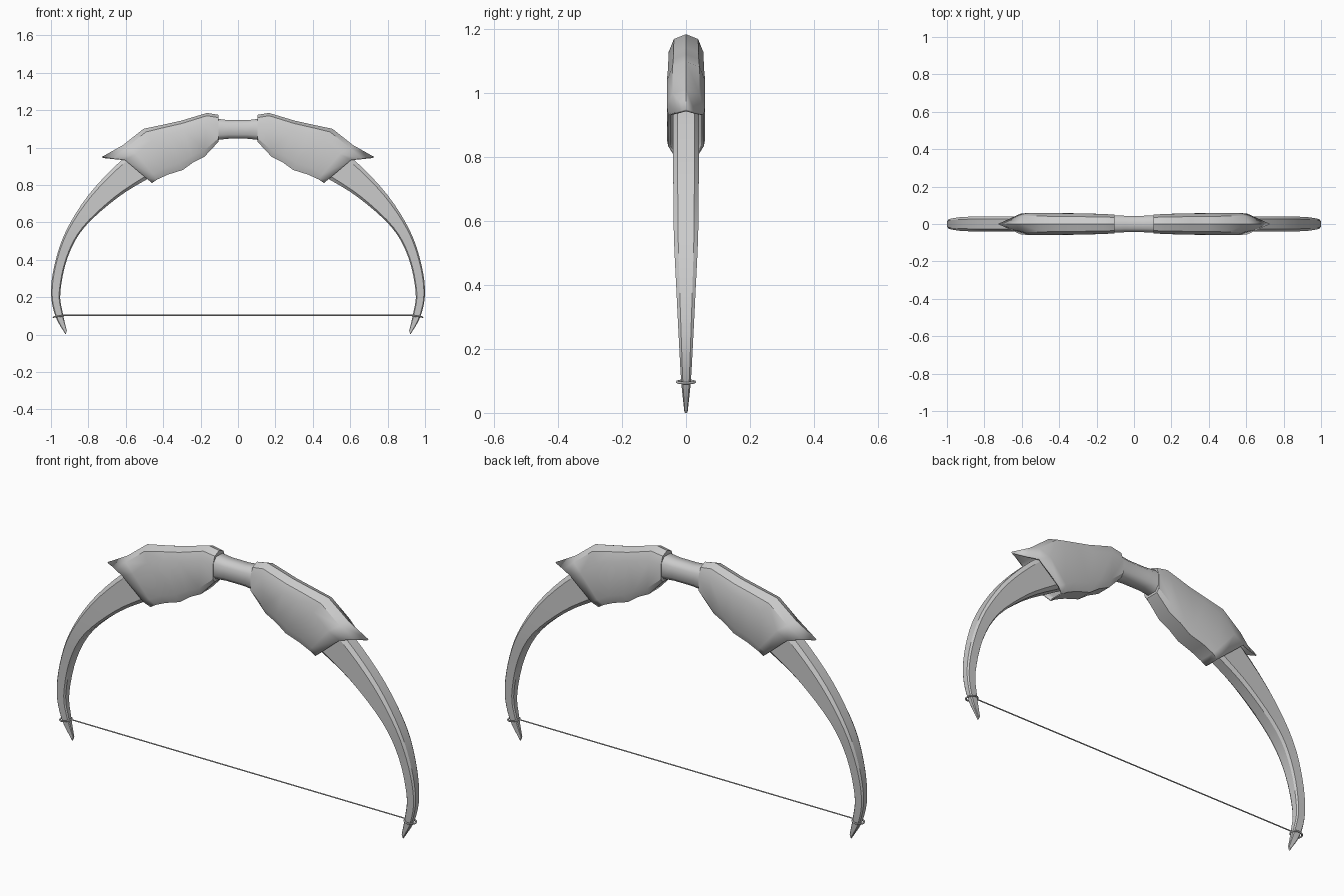
import bpy, bmesh, math
from mathutils import Vector

if "Cube" in bpy.data.objects:
    bpy.data.objects.remove(bpy.data.objects["Cube"])

grey = bpy.data.materials.new("plain grey")
grey.diffuse_color = (0.6, 0.6, 0.6, 1)
grey.use_nodes = True
grey.node_tree.nodes["Principled BSDF"].inputs["Base Color"].default_value = grey.diffuse_color


def finish(obj, angle=28, mirror=True):
    obj.data.materials.append(grey)
    bpy.ops.object.select_all(action='DESELECT')
    obj.select_set(True)
    bpy.context.view_layer.objects.active = obj
    bpy.ops.object.shade_smooth_by_angle(angle=math.radians(angle))
    if mirror:
        axis = bpy.data.objects.get("mirror_centre")
        mod = obj.modifiers.new("other side", 'MIRROR')
        if obj.location.length > 0:
            mod.mirror_object = axis


def loft(name, rings, open_end=False):
    """Skin closed rings of points; optionally leave the last ring open."""
    bm = bmesh.new()
    vr = [[bm.verts.new(p) for p in ring] for ring in rings]
    n = len(vr[0])
    for a, b in zip(vr, vr[1:]):
        for i in range(n):
            j = (i + 1) % n
            bm.faces.new((a[i], a[j], b[j], b[i]))
    bm.faces.new(vr[0])
    end = bm.faces.new(vr[-1])
    bmesh.ops.recalc_face_normals(bm, faces=bm.faces[:])
    if open_end:
        bmesh.ops.delete(bm, geom=[end], context='FACES_ONLY')
    mesh = bpy.data.meshes.new(name)
    bm.to_mesh(mesh)
    bm.free()
    obj = bpy.data.objects.new(name, mesh)
    bpy.context.collection.objects.link(obj)
    return obj


def smooth_path(pts, steps=4):
    """Catmull-Rom interpolation of tuples of any length."""
    p = [Vector(q) for q in pts]
    p = [2 * p[0] - p[1]] + p + [2 * p[-1] - p[-2]]
    out = []
    for a, b, c, d in zip(p, p[1:], p[2:], p[3:]):
        for k in range(steps):
            t = k / steps
            out.append(0.5 * (2 * b + (c - a) * t + (2 * a - 5 * b + 4 * c - d) * t * t
                              + (3 * b - a - 3 * c + d) * t ** 3))
    return out + [p[-2]]


def chamfer_ring(top, bottom, half, cut=0.12, flat=0.65):
    """Box section with chamfered corners between two points in the xz plane."""
    side = [(0, flat), (cut, 1), (1 - cut, 1), (1, flat)]
    pts = [(f, y * half) for f, y in side] + [(f, -y * half) for f, y in reversed(side)]
    return [(top[0] + (bottom[0] - top[0]) * f, y, top[1] + (bottom[1] - top[1]) * f)
            for f, y in pts]


# Centre for mirrored parts
centre = bpy.data.objects.new("mirror_centre", None)
centre.hide_render = True
bpy.context.collection.objects.link(centre)

# Curved limbs: outer edge and inner edge
outer = smooth_path([(.36, 1.06), (.50, 1.01), (.63, .925), (.80, .745), (.92, .553),
                     (.98, .377), (1.0, .22), (.975, .095), (.922, .0)])
inner = smooth_path([(.30, .96), (.37, .90), (.47, .84), (.64, .735), (.82, .575),
                     (.91, .415), (.95, .227), (.937, .115), (.915, .02)])
width = smooth_path([(.04, 0), (.04, 0), (.04, 0), (.04, 0), (.038, 0),
                     (.030, 0), (.022, 0), (.015, 0), (.005, 0)])
limb = loft("limbs", [chamfer_ring(o, i, w[0]) for o, i, w in zip(outer, inner, width)])
finish(limb)

# Hand grip with slightly flared ends
grip = loft("grip", [chamfer_ring((x, t), (x, b), w, 0.22, 0.55) for x, t, b, w in
                     [(-.15, 1.15, 1.03, .046), (-.10, 1.152, 1.042, .046), (-.05, 1.146, 1.047, .044),
                      (.05, 1.146, 1.047, .044), (.10, 1.152, 1.042, .046), (.15, 1.15, 1.03, .046)]])
finish(grip, 50, False)

# Armour shells: ridge, shoulder and lower edge, with half width
stations = [
    ((.105, 1.175), (.105, 1.12), (.105, 1.03), .050),
    ((.165, 1.185), (.17, 1.13), (.18, .95), .054),
    ((.305, 1.143), (.29, 1.09), (.24, .92), .056),
    ((.40, 1.122), (.37, 1.07), (.295, .88), .057),
    ((.505, 1.10), (.46, 1.04), (.375, .855), .060),
    ((.615, 1.013), (.545, .965), (.43, .830), .060),
    ((.727, .95), (.605, .933), (.46, .81), .056)]
rings = []
for k, (t, m, b, w) in enumerate(stations):
    t, m, b = Vector(t), Vector(m), Vector(b)
    last = k == len(stations) - 1
    half = [(t, 0), (t.lerp(m, .5 if last else .28), w * (.5 if last else .7)), (m, w),
            (m.lerp(b, .80), w), (b, w * .72)]
    ring = half + [(p, -y) for p, y in reversed(half[1:])]
    rings.append([(p.x, y, p.y) for p, y in ring])
shell = loft("armour_shells", rings, open_end=True)
solid = shell.modifiers.new("thickness", 'SOLIDIFY')
solid.thickness = 0.008
solid.offset = -1
finish(shell, 26)

# Bow string
bpy.ops.mesh.primitive_cylinder_add(vertices=8, radius=0.003, depth=1.9,
                                    location=(0, 0, .103), rotation=(0, math.pi / 2, 0))
string = bpy.context.object
string.name = "string"
finish(string, 60, False)

# String rings around the limb tips
bpy.ops.mesh.primitive_torus_add(major_segments=24, minor_segments=8, major_radius=0.027,
                                 minor_radius=0.004, location=(.96, 0, .097),
                                 rotation=(0, math.radians(8), 0))
ring = bpy.context.object
ring.name = "string_rings"
finish(ring, 60)
